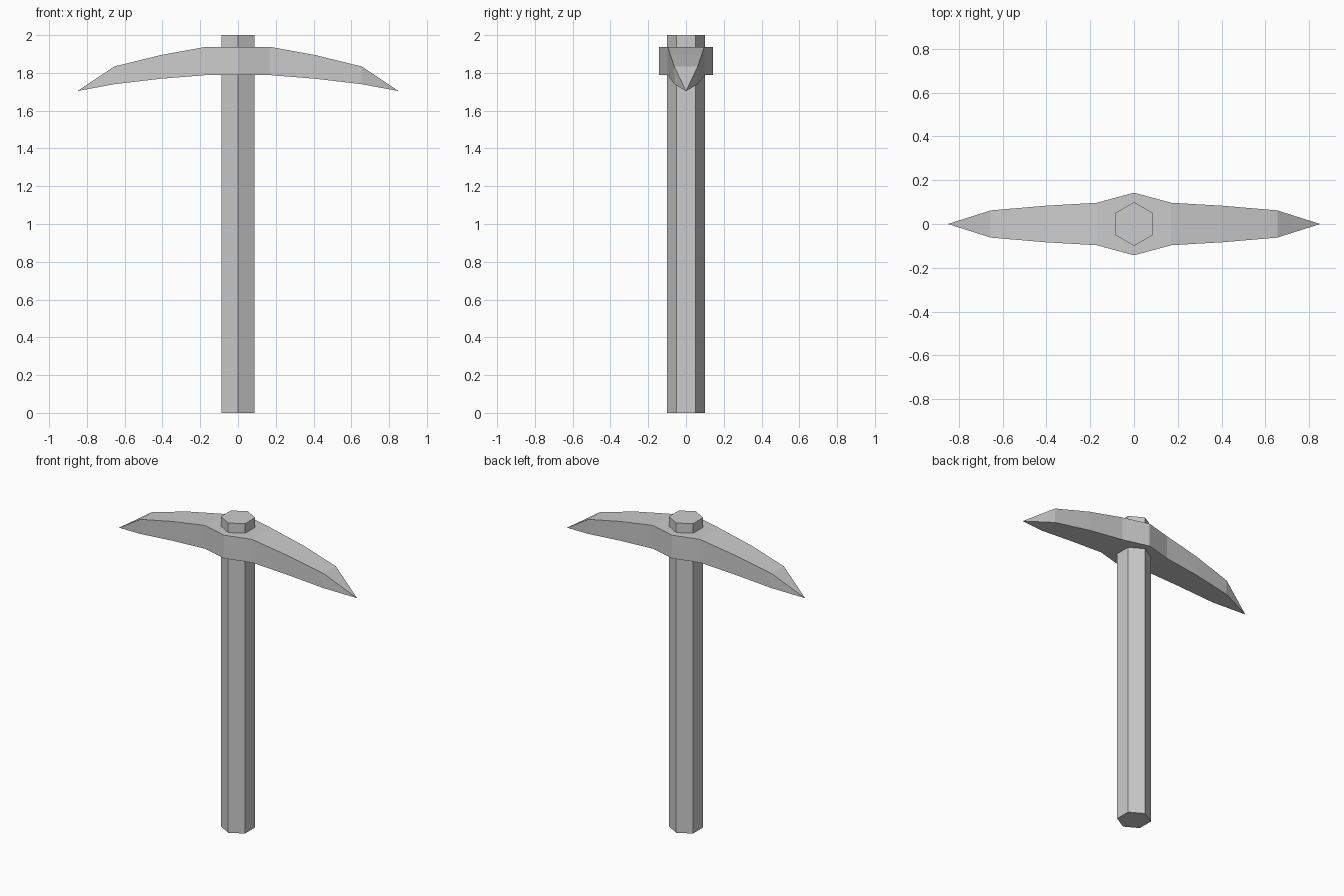
import bpy, bmesh

if "Cube" in bpy.data.objects:
    bpy.data.objects.remove(bpy.data.objects["Cube"])

# Handle: hexagonal shaft with corners facing front and back
bpy.ops.mesh.primitive_cylinder_add(vertices=6, radius=0.1, depth=2, location=(0, 0, 1))
bpy.context.object.name = "handle"

# Pick head: rectangular sections (x, half width, bottom z, top z) along one arm
SECTIONS = [(0.0, 0.143, 1.788, 1.938),
            (0.17, 0.097, 1.788, 1.938),
            (0.41, 0.083, 1.769, 1.894),
            (0.655, 0.062, 1.74, 1.834)]
TIP = (0.85, 1.704)

bm = bmesh.new()


def ring(x, w, lo, hi):
    return [bm.verts.new((x, y, z)) for y, z in ((-w, lo), (w, lo), (w, hi), (-w, hi))]


# Sections run from the left arm to the right arm
mirrored = [(-x, w, lo, hi) for x, w, lo, hi in reversed(SECTIONS[1:])]
rings = [ring(*s) for s in mirrored + SECTIONS]
for a, b in zip(rings, rings[1:]):
    for i in range(4):
        j = (i + 1) % 4
        bm.faces.new((a[i], a[j], b[j], b[i]))

# Pointed ends
for side, end in ((-1, rings[0]), (1, rings[-1])):
    tip = bm.verts.new((side * TIP[0], 0, TIP[1]))
    for i in range(4):
        bm.faces.new((end[i], end[(i + 1) % 4], tip))

bmesh.ops.recalc_face_normals(bm, faces=bm.faces)
mesh = bpy.data.meshes.new("pick_head")
bm.to_mesh(mesh)
bm.free()
head = bpy.data.objects.new("pick_head", mesh)
bpy.context.collection.objects.link(head)
